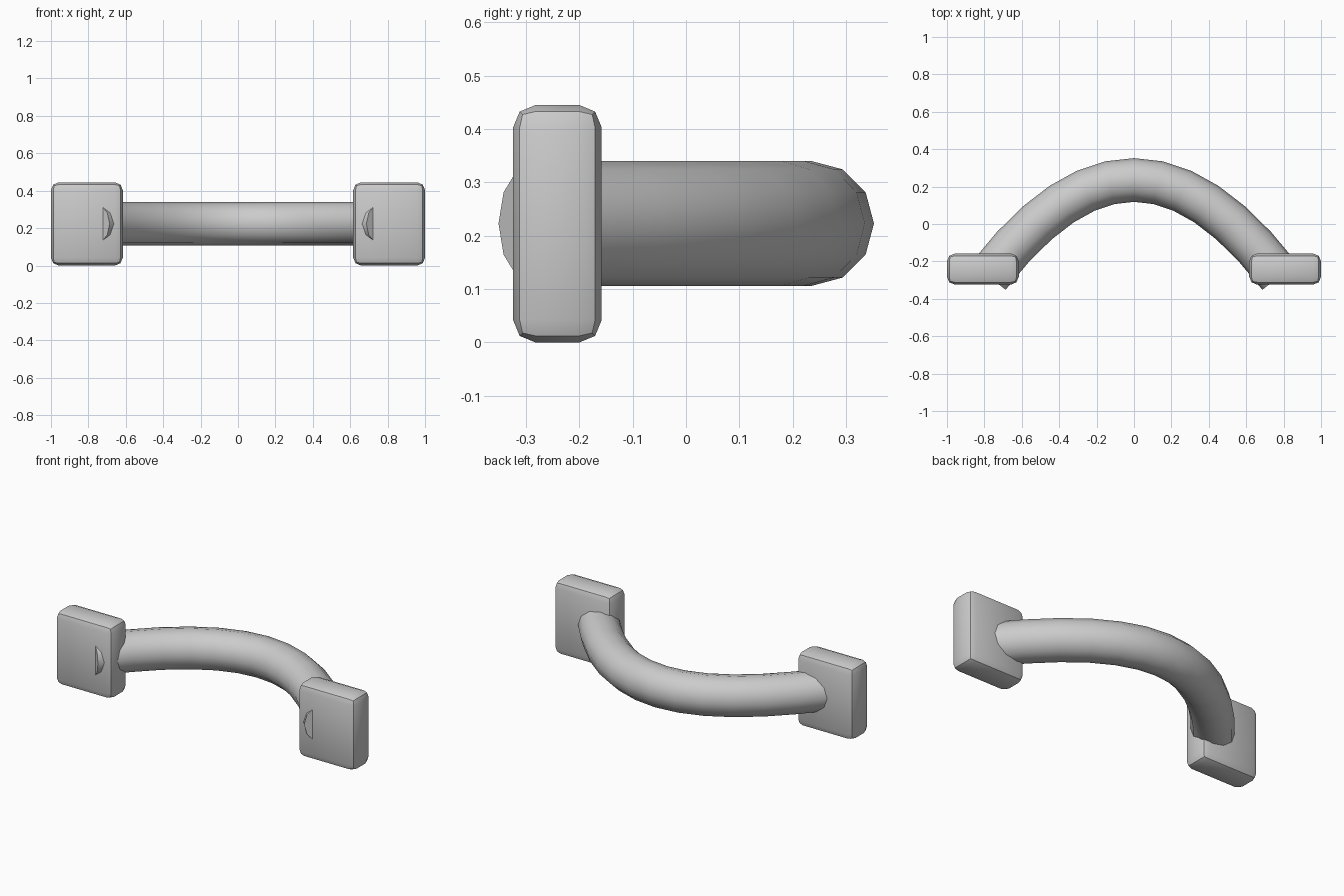
import bpy
import bmesh
import math
from mathutils import Vector

if "Cube" in bpy.data.objects:
    bpy.data.objects.remove(bpy.data.objects["Cube"])

steel = bpy.data.materials.new("grey")
steel.diffuse_color = (0.6, 0.6, 0.6, 1)
steel.use_nodes = True
steel.node_tree.nodes["Principled BSDF"].inputs["Base Color"].default_value = steel.diffuse_color

MID_Z = 0.223


def add_object(name, bm, angle):
    bmesh.ops.recalc_face_normals(bm, faces=bm.faces)
    mesh = bpy.data.meshes.new(name)
    bm.to_mesh(mesh)
    bm.free()
    mesh.materials.append(steel)
    obj = bpy.data.objects.new(name, mesh)
    bpy.context.collection.objects.link(obj)
    bpy.ops.object.select_all(action='DESELECT')
    obj.select_set(True)
    bpy.context.view_layer.objects.active = obj
    bpy.ops.object.shade_smooth_by_angle(angle=math.radians(angle))


# Curved grip: a 12-sided tube swept along a symmetric arch
def grip(radius=0.117, sides=12, steps=12):
    p = [Vector(c) for c in ((-0.779, -0.28, MID_Z), (-0.25, 0.407, MID_Z),
                             (0.25, 0.407, MID_Z), (0.779, -0.28, MID_Z))]
    bm = bmesh.new()
    rings = []
    for i in range(steps + 1):
        t = i / steps
        s = 1 - t
        centre = p[0]*s**3 + p[1]*3*s*s*t + p[2]*3*s*t*t + p[3]*t**3
        tangent = ((p[1]-p[0])*s*s + (p[2]-p[1])*2*s*t + (p[3]-p[2])*t*t).normalized()
        out = Vector((-tangent.y, tangent.x, 0))
        ring = []
        for k in range(sides):
            a = 2 * math.pi * k / sides
            offset = out * math.cos(a) + Vector((0, 0, 1)) * math.sin(a)
            ring.append(bm.verts.new(centre + offset * radius))
        rings.append(ring)
    for r0, r1 in zip(rings, rings[1:]):
        for k in range(sides):
            n = (k + 1) % sides
            bm.faces.new((r0[k], r0[n], r1[n], r1[k]))
    bm.faces.new(rings[0])
    bm.faces.new(rings[-1])
    add_object("curved_grip", bm, 40)


# Mounting plates: rounded blocks around the grip ends
def plate(name, side):
    bm = bmesh.new()
    bmesh.ops.create_cube(bm, size=1)
    bmesh.ops.scale(bm, vec=(0.384, 0.166, 0.445), verts=bm.verts)
    bmesh.ops.translate(bm, vec=(side * 0.808, -0.241, 0.2225), verts=bm.verts)
    bmesh.ops.bevel(bm, geom=bm.edges[:], offset=0.042, segments=2,
                    profile=0.5, affect='EDGES')
    add_object(name, bm, 30)


grip()
plate("left_plate", -1)
plate("right_plate", 1)
